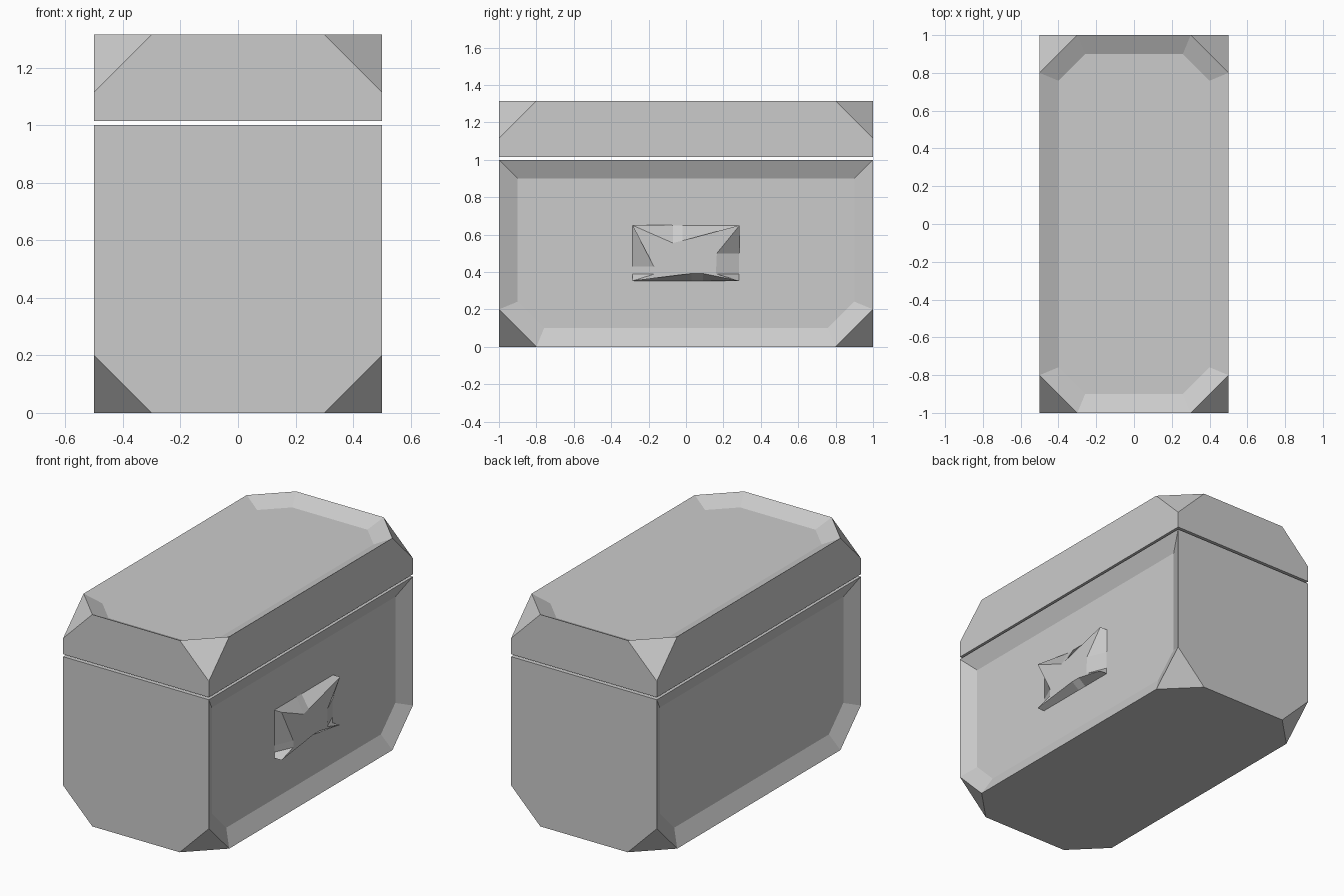
import bpy, bmesh
from mathutils import Matrix, Vector

if "Cube" in bpy.data.objects:
    bpy.data.objects.remove(bpy.data.objects["Cube"])


def finish(bm, name):
    bmesh.ops.recalc_face_normals(bm, faces=bm.faces)
    mesh = bpy.data.meshes.new(name)
    bm.to_mesh(mesh)
    bm.free()
    obj = bpy.data.objects.new(name, mesh)
    bpy.context.collection.objects.link(obj)
    return obj


def corner_cut_box(name, z0, z1, cut_z, panels):
    """Box with four corners cut at height cut_z and sunken panels facing given axes."""
    bm = bmesh.new()
    size = Matrix.Diagonal((1, 2, z1 - z0, 1))
    bmesh.ops.create_cube(bm, size=1, matrix=Matrix.Translation((0, 0, (z0 + z1) / 2)) @ size)
    corners = [v for v in bm.verts if abs(v.co.z - cut_z) < 1e-4]
    bmesh.ops.bevel(bm, geom=corners, offset=0.2, offset_type='OFFSET',
                    segments=1, profile=0.5, affect='VERTICES')
    bmesh.ops.recalc_face_normals(bm, faces=bm.faces)
    bm.normal_update()
    for axis in panels:
        face = [f for f in bm.faces if f.normal.dot(Vector(axis)) > 0.99]
        bmesh.ops.inset_individual(bm, faces=face, thickness=0.1, depth=-0.05,
                                   use_even_offset=True)
        bm.normal_update()
    return finish(bm, name)


# Chest body with a sunken panel on each long side
corner_cut_box("chest_body", 0, 1, 0, [(1, 0, 0), (-1, 0, 0)])

# Lid with a sunken top, floating just above the body
corner_cut_box("chest_lid", 1.015, 1.315, 1.315, [(0, 0, 1)])

# Latch plate: rectangular base rising to a dented four-pointed face
W, Z0, Z1 = 0.287, 0.352, 0.65
dents = {
    "bottom": [(0.03, 0.392), (0.09, 0.392)],
    "right": [(0.16, 0.39), (0.165, 0.50)],
    "top": [(-0.02, 0.567), (-0.07, 0.555)],
    "left": [(-0.172, 0.43), (-0.172, 0.388)],
}
corners = {"bottom": (-W, Z0), "right": (W, Z0), "top": (W, Z1), "left": (-W, Z1)}
bm = bmesh.new()
base, face = [], []
for side, pts in dents.items():
    for i, (y, z) in enumerate([corners[side]] + pts):
        face.append(bm.verts.new((0.5, y, z)))
        if i:  # drop each dent straight out onto its base edge
            if side in ("bottom", "top"):
                z = corners[side][1]
            else:
                y = corners[side][0]
        base.append(bm.verts.new((0.449, y, z)))
for i in range(len(face)):
    j = (i + 1) % len(face)
    bm.faces.new((base[i], base[j], face[j], face[i]))
bm.faces.new(face)
bm.faces.new(base[::-1])
finish(bm, "latch_plate")
